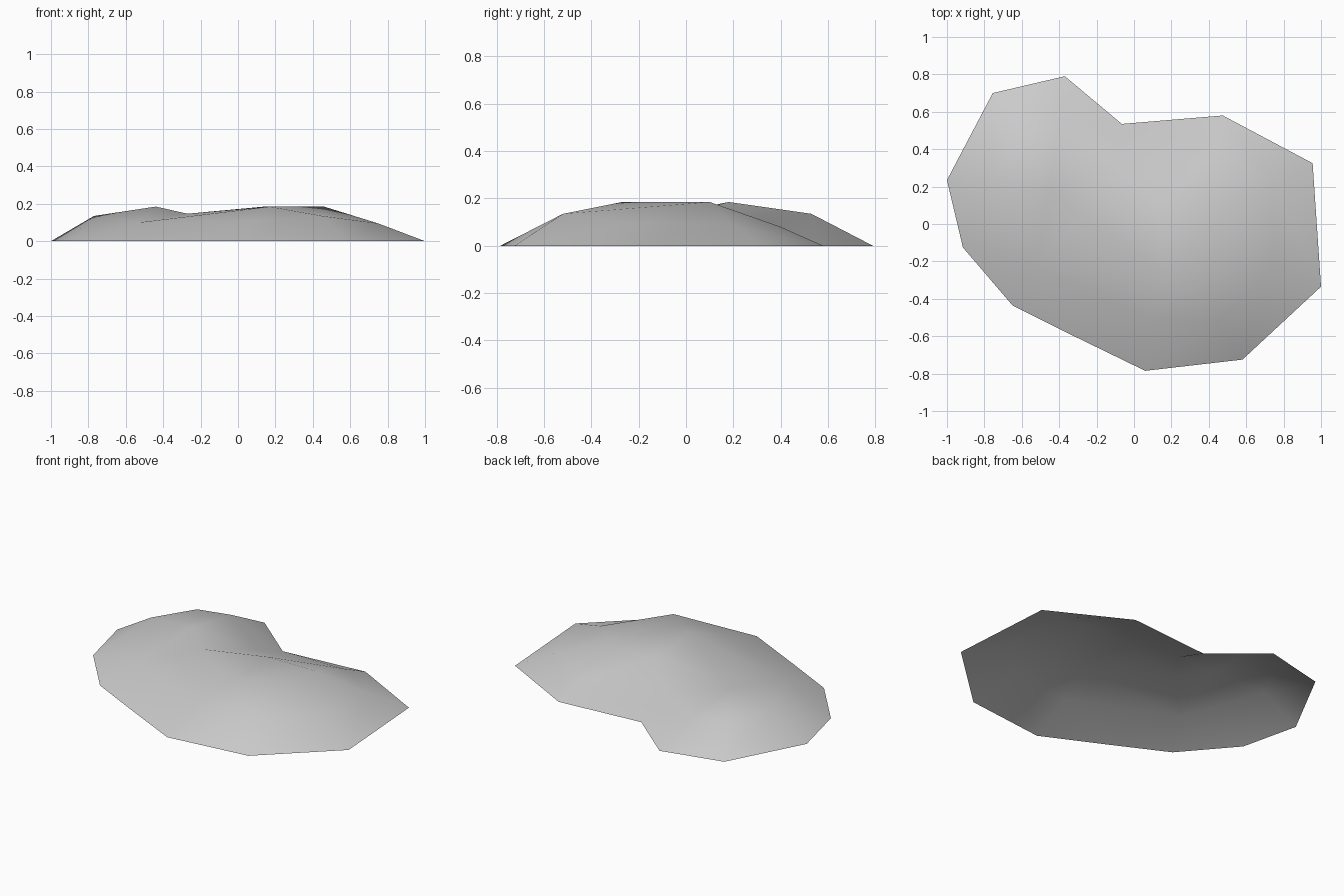
import bpy
import bmesh
from mathutils import Vector
from mathutils.geometry import delaunay_2d_cdt

cube = bpy.data.objects.get("Cube")
if cube:
    bpy.data.objects.remove(cube, do_unlink=True)


def make_material(name, colour):
    material = bpy.data.materials.new(name)
    material.use_nodes = True
    material.diffuse_color = colour
    material.node_tree.nodes["Principled BSDF"].inputs["Base Color"].default_value = colour
    return material


# Ground outline of the mound, anticlockwise
outline = [(1, -.335), (.955, .325), (.475, .58), (-.065, .535), (-.37, .79),
           (-.755, .7), (-1, .235), (-.915, -.125), (-.65, -.435),
           (-.31, -.605), (.06, -.785), (.58, -.725)]

# Named slope and crest points: (x, y, height)
TOP = .185
relief = {
    "east_shoulder": (.75, -.22, .095),
    "north_east_shoulder": (.75, .2, .09),
    "north_slope": (.45, .4, .08),
    "valley": (-.09, .3, .09),
    "back_shoulder": (-.42, .53, .135),
    "back_west_shoulder": (-.62, .48, .135),
    "west_shoulder": (-.77, .24, .135),
    "south_west_shoulder": (-.53, -.23, .1),
    "south_slope": (.08, -.51, .11),
    "south_shoulder": (.45, -.52, .135),
    "saddle": (-.27, .04, .147),
    "west_peak": (-.44, .18, TOP),
    "back_crest": (.14, .1, TOP),
    "front_crest": (.17, -.27, TOP),
    "east_crest": (.46, .1, TOP),
}

# Ridges that must stay as edges
ridges = [("south_west_shoulder", "front_crest"), ("front_crest", "south_shoulder"),
          ("south_shoulder", "east_crest"), ("south_shoulder", "east_shoulder"),
          ("saddle", "back_crest"), ("saddle", "valley"), ("west_peak", "back_shoulder")]

# Triangulate the plan inside the outline, then lift each point to its height
count = len(outline)
points = [(x, y, 0) for x, y in outline] + list(relief.values())
index = {name: count + i for i, name in enumerate(relief)}
edges = [(i, (i + 1) % count) for i in range(count)]
edges += [(index[a], index[b]) for a, b in ridges]
plan, _, faces, sources, _, _ = delaunay_2d_cdt(
    [Vector(p[:2]) for p in points], edges, [list(range(count))], 1, .0001)

bm = bmesh.new()
verts = [bm.verts.new((p.x, p.y, points[src[0]][2])) for p, src in zip(plan, sources)]
for corners in faces:
    face = bm.faces.new([verts[i] for i in corners])
    face.normal_update()
    if face.normal.z < 0:
        face.normal_flip()
    face.smooth = True

# Open-bottomed smooth shell
mesh = bpy.data.meshes.new("ground_mound")
bm.to_mesh(mesh)
bm.free()
mesh.materials.append(make_material("stone_grey", (.6, .6, .6, 1)))
mound = bpy.data.objects.new("ground_mound", mesh)
bpy.context.scene.collection.objects.link(mound)
